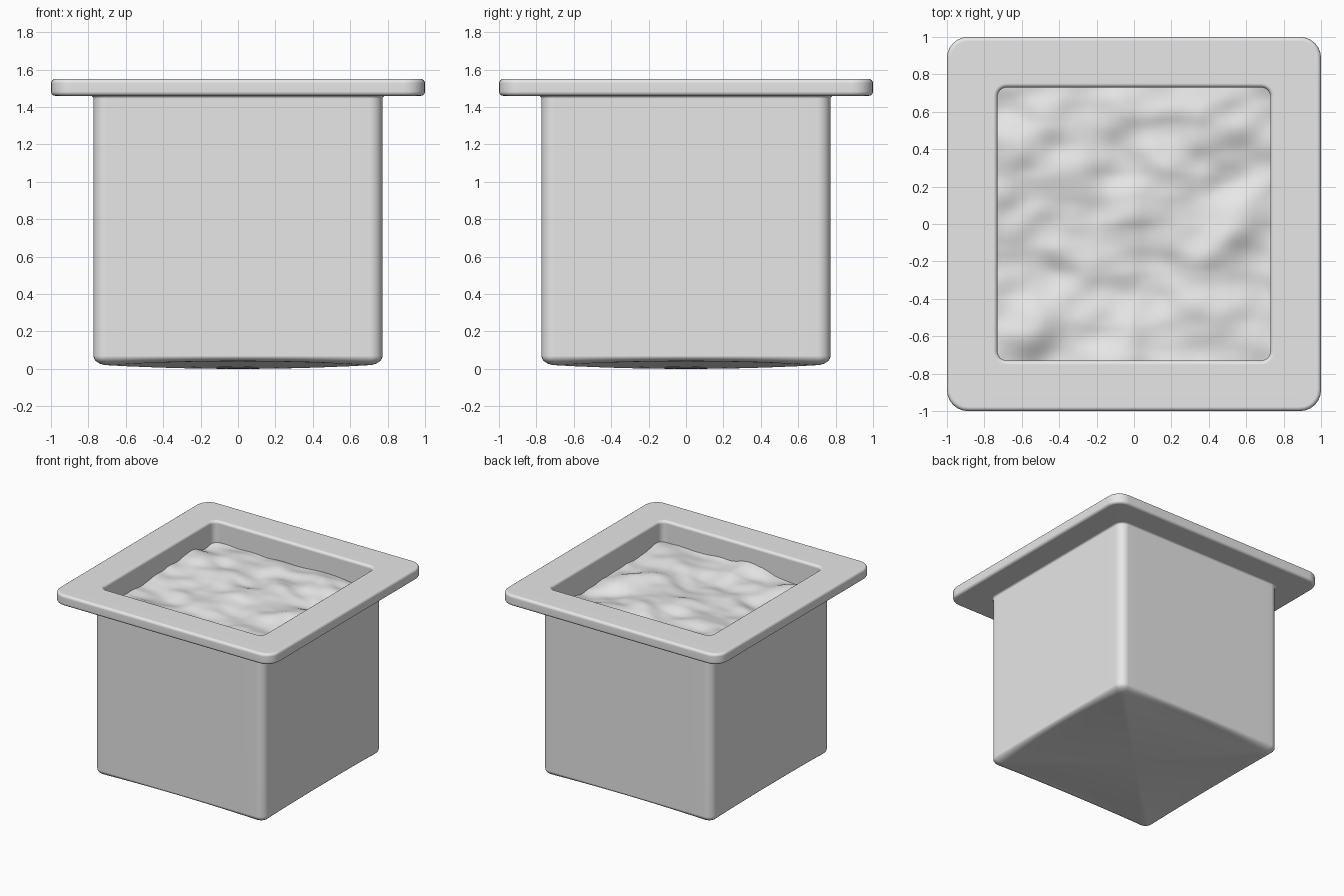
import bpy
import bmesh
import math
from mathutils import Vector, noise

cube = bpy.data.objects.get("Cube")
if cube:
    bpy.data.objects.remove(cube, do_unlink=True)

grey = bpy.data.materials.new("plain grey")
grey.use_nodes = True
grey.diffuse_color = (0.8, 0.8, 0.8, 1)
grey.node_tree.nodes["Principled BSDF"].inputs["Base Color"].default_value = (0.8, 0.8, 0.8, 1)


def rounded_square(half, radius, z, lift=0, arc_steps=6, edge_steps=14):
    """Counter-clockwise ring; lift raises the middle of each side."""
    points = []
    inner = half - radius
    for q in range(4):
        centre = Vector((inner, inner)) if q == 0 else None
        turn = q * math.pi / 2
        local = []
        for i in range(arc_steps + 1):
            a = i / arc_steps * math.pi / 2
            local.append((inner + radius * math.cos(a), inner + radius * math.sin(a)))
        for i in range(1, edge_steps):
            local.append((inner - 2 * inner * i / edge_steps, half))
        for x, y in local:
            t = min(abs(x), abs(y)) / half
            points.append((x * math.cos(turn) - y * math.sin(turn),
                           x * math.sin(turn) + y * math.cos(turn),
                           z + lift * (1 - t * t)))
    return points


def finish(bm, name, angle):
    mesh = bpy.data.meshes.new(name)
    bm.to_mesh(mesh)
    bm.free()
    obj = bpy.data.objects.new(name, mesh)
    bpy.context.collection.objects.link(obj)
    mesh.materials.append(grey)
    bpy.ops.object.select_all(action='DESELECT')
    obj.select_set(True)
    bpy.context.view_layer.objects.active = obj
    bpy.ops.object.shade_smooth_by_angle(angle=math.radians(angle))
    return obj


# Profile of the tub: (half width, corner radius, height, mid-side lift)
OUT, RIM, IN, TOP, LEDGE = 0.773, 1.0, 0.73, 1.55, 1.46
profile = []

# Gently bulging underside
for i in range(1, 8):
    h = 0.1 * i
    f = h / 0.7
    profile.append((h, 0.04 * f, 0.018 * f * f, 0.025 * f * f))

# Rounded lower edge
for i in range(1, 7):
    a = i / 6 * math.pi / 2
    profile.append((0.7 + (OUT - 0.7) * math.sin(a), 0.04 + 0.03 * i / 6,
                    0.07 - 0.052 * math.cos(a), 0.025 * (1 - i / 6)))


def fillet(half, z, size, start, sweep, radius, steps=4):
    """Quarter-round in the profile about a centre point."""
    for i in range(steps + 1):
        a = math.radians(start + sweep * i / steps)
        grow = size * math.cos(a)
        profile.append((half + grow, radius + grow, z + size * math.sin(a), 0))


# Small cove under the rim, rim edges, and inner lip
fillet(OUT + 0.015, LEDGE - 0.015, 0.015, 180, -90, 0.085)
fillet(RIM - 0.022, LEDGE + 0.022, 0.022, -90, 90, 0.09)
fillet(RIM - 0.022, TOP - 0.022, 0.022, 0, 90, 0.09)
fillet(IN + 0.022, TOP - 0.022, 0.022, 90, 90, 0.072)
profile.append((IN, 0.05, 0.1, 0))

# Tub
bm = bmesh.new()
rings = [[bm.verts.new(p) for p in rounded_square(*row)] for row in profile]
for low, high in zip(rings, rings[1:]):
    for i in range(len(low)):
        j = (i + 1) % len(low)
        bm.faces.new((low[i], low[j], high[j], high[i]))
centre = bm.verts.new((0, 0, 0))
for i in range(len(rings[0])):
    bm.faces.new((rings[0][(i + 1) % len(rings[0])], rings[0][i], centre))
bm.faces.new(rings[-1])
tub = finish(bm, "planter_tub", 50)
weighted = tub.modifiers.new("Weighted Normal", 'WEIGHTED_NORMAL')
weighted.keep_sharp = True

# Lumpy soil filling the tub
bm = bmesh.new()
bmesh.ops.create_grid(bm, x_segments=90, y_segments=90, size=IN + 0.01)
for v in bm.verts:
    p = Vector((v.co.x * 2.8, v.co.y * 3.6, 4.3))
    v.co.z = 1.375 + 0.065 * noise.noise(p) + 0.018 * noise.noise(p * 2.1)
finish(bm, "soil", 180)
